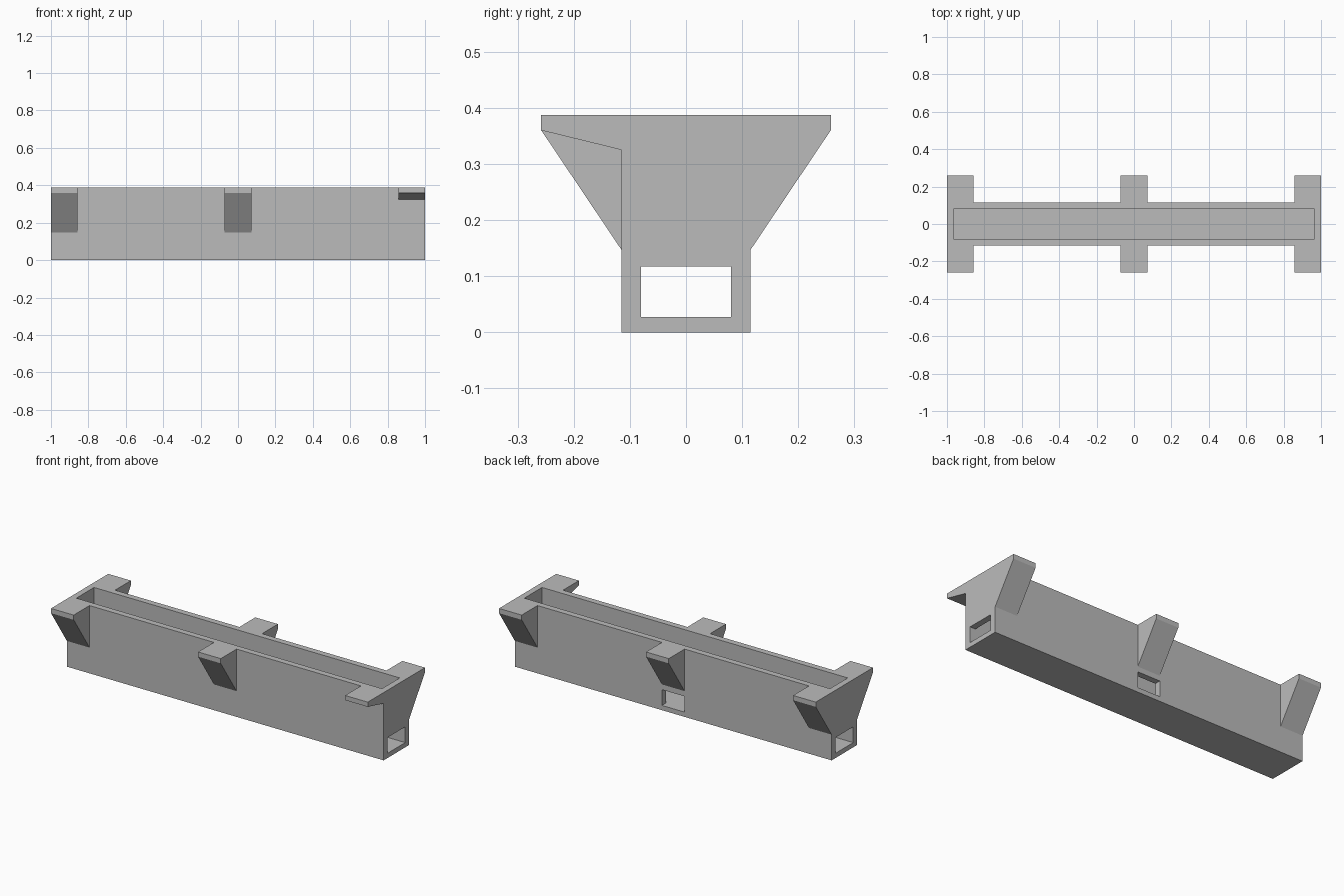
import bpy
import bmesh

if "Cube" in bpy.data.objects:
    bpy.data.objects.remove(bpy.data.objects["Cube"], do_unlink=True)

# Main dimensions
HALF_L, HALF_W, TOP = 1.0, 0.115, 0.387
WALL, INNER_W = 0.035, 0.08
FLOOR, SLOT_TOP = 0.027, 0.117
REACH, LIP, FOOT, TAB_FOOT = 0.258, 0.36, 0.147, 0.325
BRACKET = 0.143

grey = bpy.data.materials.new("plain grey")
grey.use_nodes = True
colour = (0.5, 0.5, 0.5, 1)
grey.diffuse_color = colour
grey.node_tree.nodes["Principled BSDF"].inputs["Base Color"].default_value = colour


def extrude_x(name, profile, x0, x1):
    """Prism with a (y, z) profile running from x0 to x1."""
    bm = bmesh.new()
    face = bm.faces.new([bm.verts.new((x0, y, z)) for y, z in profile])
    ext = bmesh.ops.extrude_face_region(bm, geom=[face])
    moved = [v for v in ext["geom"] if isinstance(v, bmesh.types.BMVert)]
    bmesh.ops.translate(bm, verts=moved, vec=(x1 - x0, 0, 0))
    bmesh.ops.recalc_face_normals(bm, faces=bm.faces)
    mesh = bpy.data.meshes.new(name)
    bm.to_mesh(mesh)
    bm.free()
    mesh.materials.append(grey)
    obj = bpy.data.objects.new(name, mesh)
    bpy.context.collection.objects.link(obj)
    return obj


def rect(y0, y1, z0, z1):
    return [(y0, z0), (y1, z0), (y1, z1), (y0, z1)]


def combine(target, other, operation):
    """Apply a boolean and discard the second object."""
    mod = target.modifiers.new(operation.lower(), "BOOLEAN")
    mod.operation, mod.solver, mod.object = operation, "EXACT", other
    bpy.context.view_layer.objects.active = target
    bpy.ops.object.modifier_apply(modifier=mod.name)
    bpy.data.objects.remove(other, do_unlink=True)


# Long trough body
trough = extrude_x("trough", rect(-HALF_W, HALF_W, 0, TOP), -HALF_L, HALF_L)

# Wedge brackets on both sides, with one shallow tab at the front left corner
for x0 in (-HALF_L, -BRACKET / 2, HALF_L - BRACKET):
    for side in (-1, 1):
        shallow = side < 0 and x0 > 0.5
        foot = TAB_FOOT if shallow else FOOT
        profile = [(side * y, z) for y, z in (
            (HALF_W, foot), (REACH, LIP), (REACH, TOP),
            (INNER_W + 0.015, TOP), (INNER_W + 0.015, foot))]
        combine(trough, extrude_x("bracket", profile, x0, x0 + BRACKET), "UNION")

# Open cavity, slots through both ends, window in the back wall
inner = HALF_L - WALL
cuts = (
    ("cavity_cutter", rect(-INNER_W, INNER_W, FLOOR, TOP + 0.1), -inner, inner),
    ("end_slot_cutter", rect(-INNER_W, INNER_W, FLOOR, SLOT_TOP), -1.1, 1.1),
    ("window_cutter", rect(0, 0.2, FLOOR, SLOT_TOP), -BRACKET / 2, BRACKET / 2),
)
for cut in cuts:
    combine(trough, extrude_x(*cut), "DIFFERENCE")
